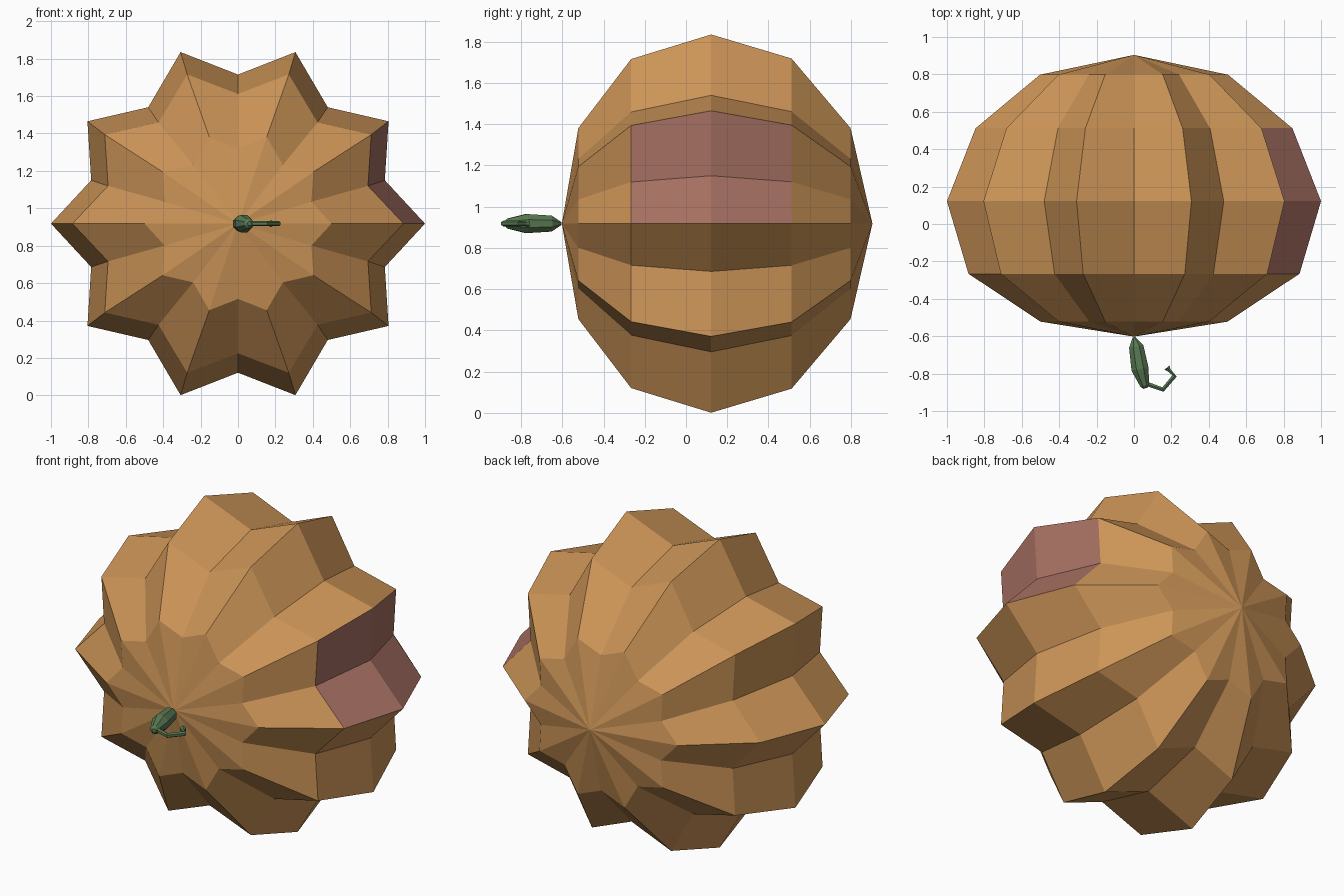
import bpy, bmesh, math
from mathutils import Vector

cube = bpy.data.objects.get("Cube")
if cube:
    bpy.data.objects.remove(cube, do_unlink=True)

CENTRE_Z = 0.918


def material(name, colour):
    m = bpy.data.materials.new(name)
    m.use_nodes = True
    m.diffuse_color = (*colour, 1)
    m.node_tree.nodes["Principled BSDF"].inputs["Base Color"].default_value = (*colour, 1)
    return m


def loft(name, rings, start, end, materials):
    """Skin a list of rings and close each end with a fan to a point."""
    bm = bmesh.new()
    loops = [[bm.verts.new(p) for p in ring] for ring in rings]
    n = len(loops[0])
    for a, b in zip(loops, loops[1:]):
        for i in range(n):
            j = (i + 1) % n
            bm.faces.new((a[i], a[j], b[j], b[i]))
    for loop, point in ((loops[0], start), (loops[-1], end)):
        pole = bm.verts.new(point)
        for i in range(n):
            bm.faces.new((loop[i], loop[(i + 1) % n], pole))
    bmesh.ops.recalc_face_normals(bm, faces=bm.faces)
    mesh = bpy.data.meshes.new(name)
    bm.to_mesh(mesh)
    bm.free()
    for m in materials:
        mesh.materials.append(m)
    obj = bpy.data.objects.new(name, mesh)
    bpy.context.collection.objects.link(obj)
    return obj


orange = material("pumpkin_orange", (0.60, 0.296, 0.095))
mauve = material("dusky_mauve", (0.39, 0.165, 0.125))
green = material("stem_green", (0.10, 0.19, 0.085))

# Ribbed star section: one quarter, mirrored into the full outline
quarter = [(1, 0), (0.785, 0.232), (0.805, 0.547), (0.48, 0.622), (0.307, 0.917), (0, 0.797)]
half = quarter + [(-x, z) for x, z in quarter[-2::-1]]
star = half + [(x, -z) for x, z in half[-2:0:-1]]

# Pumpkin body: the section scaled along y (position, x scale, z scale)
stations = [(-0.522, 0.5, 0.505), (-0.266, 0.885, 0.87), (0.122, 1, 1),
            (0.512, 0.847, 0.873), (0.798, 0.503, 0.505)]
rings = [[(x * sx, y, CENTRE_Z + z * sz) for x, z in star] for y, sx, sz in stations]
body = loft("pumpkin_body", rings, (0, -0.602, CENTRE_Z), (0, 0.904, CENTRE_Z), [orange, mauve])

# Coloured patch on the upper left rib flanks, between the middle rings
for f in body.data.polygons:
    c = f.center
    if c.x > 0.6 and -0.2 < c.y < 0.4 and 0 < c.z - CENTRE_Z < 0.42:
        f.material_index = 1


def stalk(name, path, sides):
    """Sweep a polygon along a level path of (x, y, radius) points."""
    pts = [Vector((x, y, CENTRE_Z)) for x, y, r in path]
    hoops = []
    for i, p in enumerate(pts):
        along = (pts[min(i + 1, len(pts) - 1)] - pts[max(i - 1, 0)]).normalized()
        side = along.cross(Vector((0, 0, 1)))
        r = path[i][2]
        hoops.append([p + side * r * math.cos(t) + Vector((0, 0, r * math.sin(t)))
                      for t in (math.tau * (k + 0.5) / sides for k in range(sides))])
    return loft(name, hoops, pts[0], pts[-1], [green])


# Stem: plump base and thin curled tendril
stalk("stem_base", [(0, -0.605, 0.008), (0.012, -0.655, 0.042), (0.032, -0.775, 0.05),
                    (0.058, -0.865, 0.026), (0.062, -0.878, 0.012)], 8)
stalk("stem_tendril", [(0.06, -0.852, 0.014), (0.155, -0.885, 0.014), (0.217, -0.812, 0.014),
                       (0.188, -0.782, 0.011), (0.176, -0.768, 0.02)], 6)
